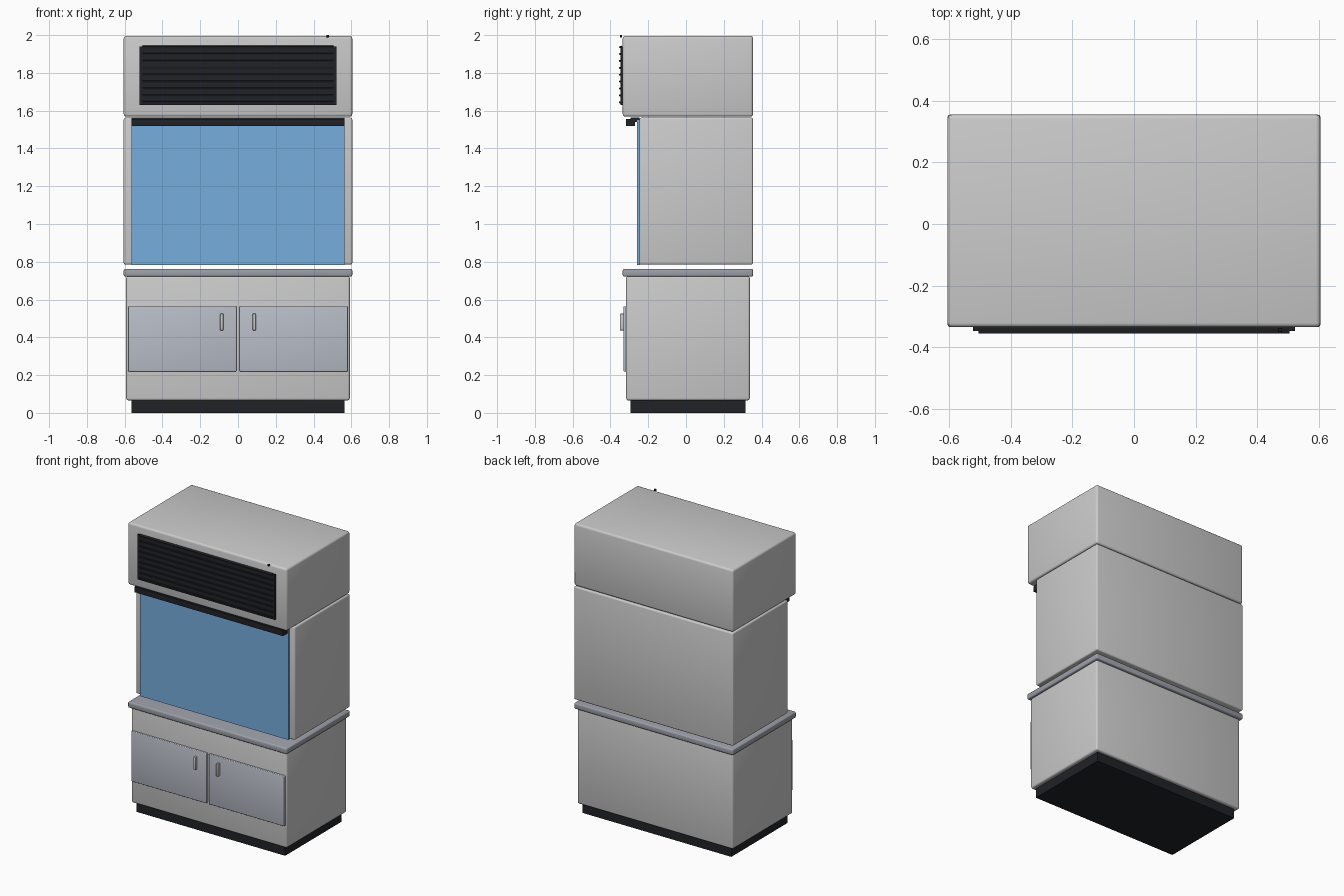
import bpy, bmesh, math
from mathutils import Matrix, Vector

if "Cube" in bpy.data.objects:
    bpy.data.objects.remove(bpy.data.objects["Cube"])


def material(name, rgb):
    m = bpy.data.materials.new(name)
    m.diffuse_color = (*rgb, 1)
    m.use_nodes = True
    m.node_tree.nodes["Principled BSDF"].inputs["Base Color"].default_value = m.diffuse_color
    return m


DARK = material("dark", (0.015, 0.016, 0.02))
BLUE = material("sash_blue", (0.18, 0.42, 0.72))
TOP = material("worktop_grey", (0.33, 0.35, 0.39))
DOOR = material("door_grey", (0.48, 0.51, 0.57))


def box(name, x, y, z, bevel=0, mat=None, tilt=0):
    """Box between (min, max) pairs with optional rounded edges and x tilt."""
    size = Vector((x[1] - x[0], y[1] - y[0], z[1] - z[0]))
    bm = bmesh.new()
    bmesh.ops.create_cube(bm, size=1, matrix=Matrix.Diagonal((*size, 1)))
    if bevel:
        bmesh.ops.bevel(bm, geom=bm.edges[:], offset=bevel, segments=3,
                        profile=0.5, affect='EDGES')
    bmesh.ops.rotate(bm, verts=bm.verts, matrix=Matrix.Rotation(tilt, 3, 'X'))
    me = bpy.data.meshes.new(name)
    bm.to_mesh(me)
    bm.free()
    ob = bpy.data.objects.new(name, me)
    ob.location = (sum(x) / 2, sum(y) / 2, sum(z) / 2)
    bpy.context.collection.objects.link(ob)
    if mat:
        me.materials.append(mat)
    if bevel:
        bpy.ops.object.select_all(action='DESELECT')
        ob.select_set(True)
        bpy.context.view_layer.objects.active = ob
        bpy.ops.object.shade_smooth_by_angle(angle=math.radians(35))
    return ob


# Base: plinth, cabinet and worktop
box("plinth", (-0.565, 0.565), (-0.295, 0.315), (0, 0.07), 0, DARK)
box("base_cabinet", (-0.592, 0.592), (-0.317, 0.338), (0.066, 0.725), 0.012)
box("worktop", (-0.605, 0.605), (-0.335, 0.355), (0.721, 0.762), 0.009, TOP)

# Doors and pull handles, mirrored left and right
for side, s in (("left", -1), ("right", 1)):
    box(side + "_door", sorted((s * 0.008, s * 0.582)), (-0.331, -0.312),
        (0.219, 0.564), 0.005, DOOR)
    box(side + "_door_handle", sorted((s * 0.078, s * 0.094)), (-0.35, -0.329),
        (0.437, 0.525), 0.003)

# Working chamber with sliding sash
box("chamber", (-0.605, 0.605), (-0.247, 0.355), (0.785, 1.563), 0.01)
box("sash_window", (-0.565, 0.565), (-0.26, -0.244), (0.783, 1.55), 0, BLUE)
box("sash_top_rail", (-0.565, 0.565), (-0.295, -0.245), (1.54, 1.563), 0, DARK)
box("sash_handle", (-0.565, 0.565), (-0.318, -0.27), (1.519, 1.557), 0, DARK)

# Upper housing with louvred grille
box("upper_housing", (-0.605, 0.605), (-0.335, 0.355), (1.568, 1.996), 0.014)
box("grille_panel", (-0.522, 0.522), (-0.347, -0.33), (1.63, 1.94), 0, DARK)
for i in range(9):
    zc = 1.645 + i * 0.0365
    box(f"grille_slat_{i + 1}", (-0.505, 0.505), (-0.354, -0.338),
        (zc - 0.005, zc + 0.005), 0, DARK, math.radians(15))

# Small indicator above the housing front
box("indicator", (0.468, 0.481), (-0.35, -0.338), (1.988, 2.0), 0.002, DARK)
